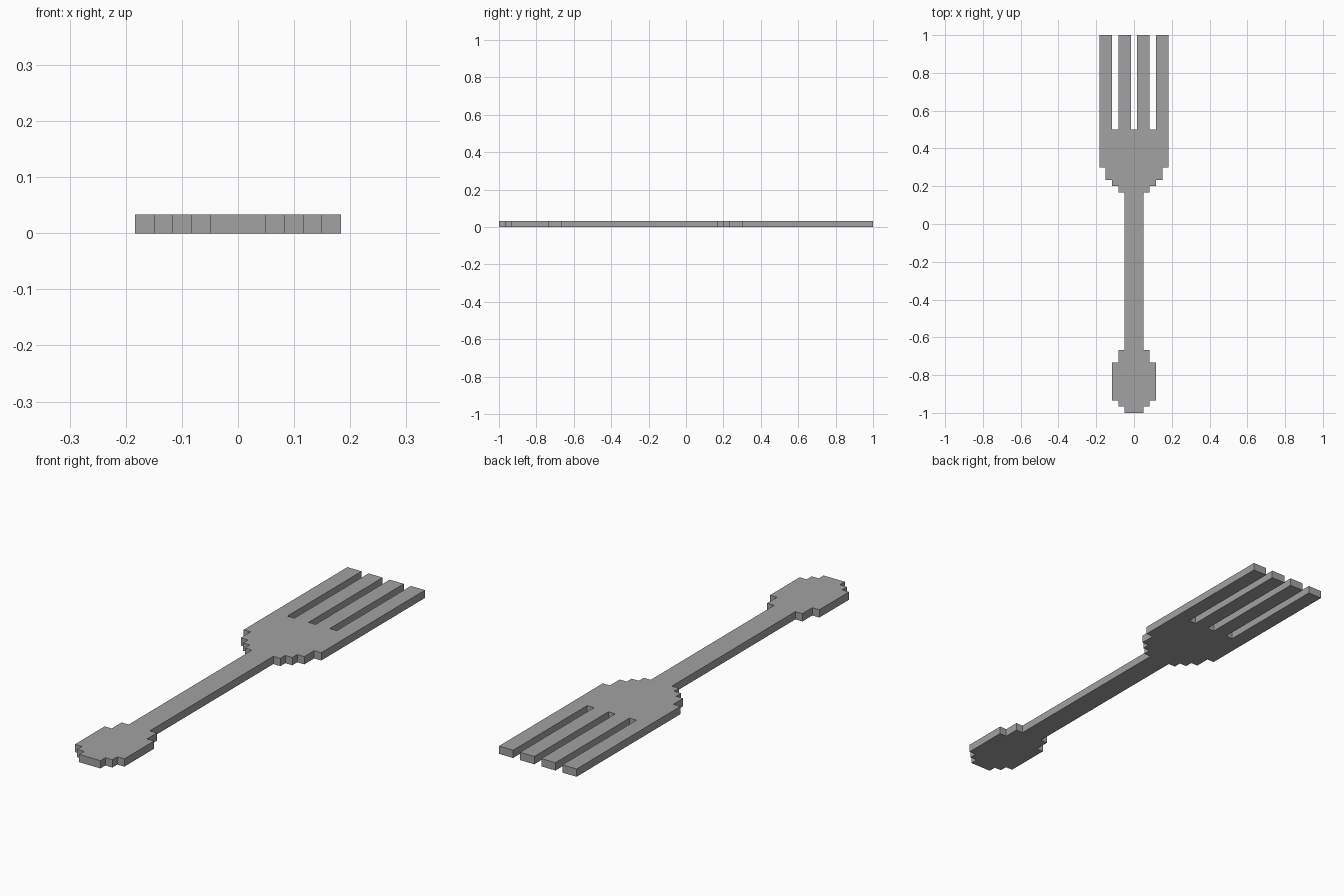
import bpy
import bmesh

if "Cube" in bpy.data.objects:
    bpy.data.objects.remove(bpy.data.objects["Cube"])

U = 1 / 30  # one square of the stepped outline

# Stepped right-hand edge, from handle end to tine tips: (half width, y start, y end)
steps = [
    (1.5, -30, -29), (2.5, -29, -28), (3.5, -28, -22), (2.5, -22, -20),  # handle end
    (1.5, -20, 5),                                                       # shaft
    (2.5, 5, 6), (3.5, 6, 7), (4.5, 7, 9), (5.5, 9, 30),                 # head
]
right = [(x, y) for x, y0, y1 in steps for y in (y0, y1)]

# Slots between the tines
right += [(3.5, 30), (3.5, 15), (2.5, 15), (2.5, 30), (0.5, 30), (0.5, 15)]

# Mirror the half outline to close the profile
outline = right + [(-x, y) for x, y in reversed(right)]

# Extrude the profile into a flat plate
bm = bmesh.new()
base = bm.faces.new([bm.verts.new((x * U, y * U, 0)) for x, y in outline])
top = bmesh.ops.extrude_face_region(bm, geom=[base], use_keep_orig=True)
bmesh.ops.translate(bm, vec=(0, 0, U),
                    verts=[g for g in top["geom"] if isinstance(g, bmesh.types.BMVert)])
bmesh.ops.recalc_face_normals(bm, faces=bm.faces)

mesh = bpy.data.meshes.new("fork")
bm.to_mesh(mesh)
bm.free()

# Dark grey metal
metal = bpy.data.materials.new("dark_grey")
metal.diffuse_color = (0.36, 0.36, 0.36, 1)
metal.use_nodes = True
metal.node_tree.nodes["Principled BSDF"].inputs["Base Color"].default_value = metal.diffuse_color
mesh.materials.append(metal)
bpy.context.collection.objects.link(bpy.data.objects.new("fork", mesh))
